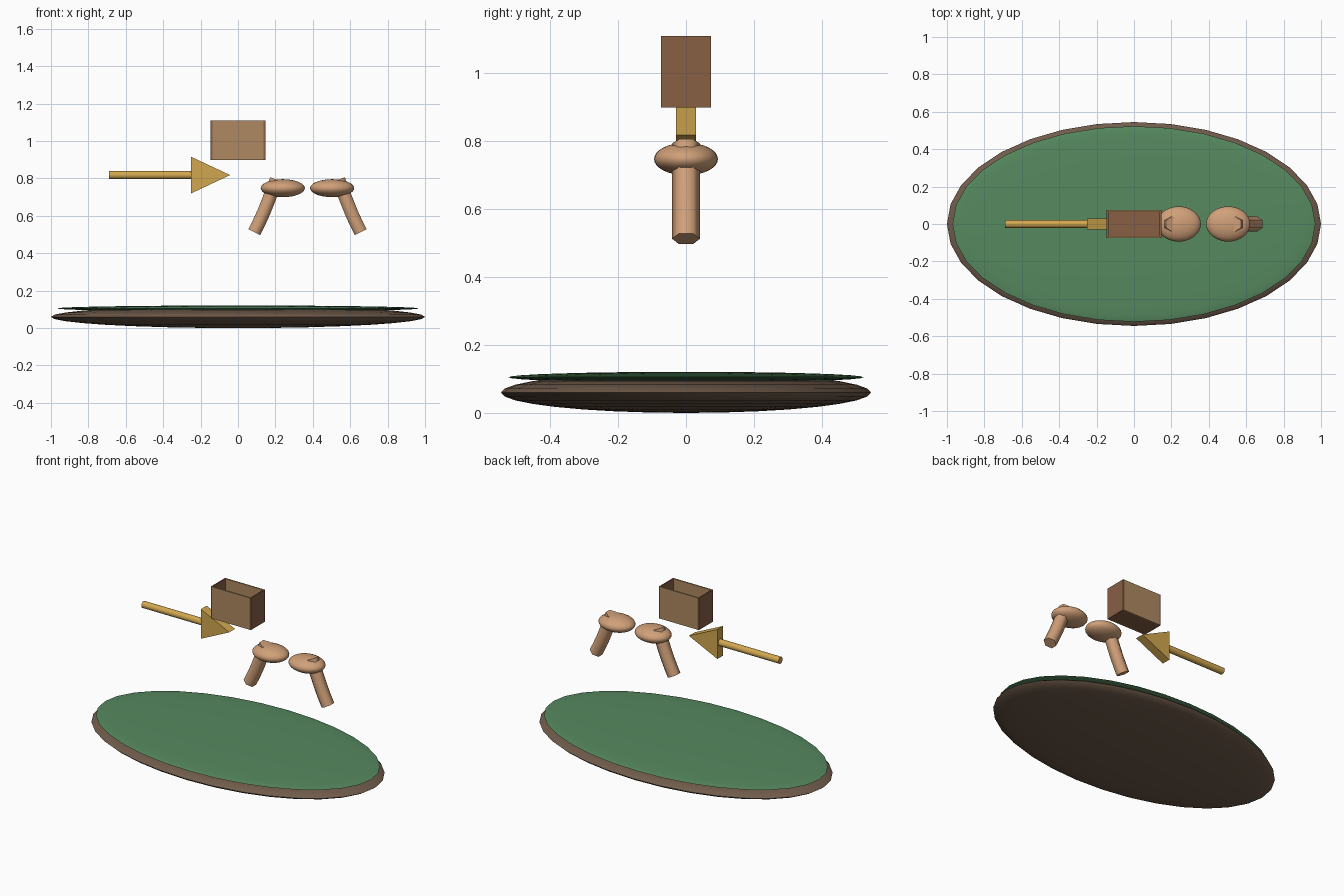
import bpy, bmesh, math
from mathutils import Vector

if "Cube" in bpy.data.objects:
    bpy.data.objects.remove(bpy.data.objects["Cube"])


def material(name, rgb):
    m = bpy.data.materials.new(name)
    m.diffuse_color = (*rgb, 1)
    m.use_nodes = True
    m.node_tree.nodes["Principled BSDF"].inputs["Base Color"].default_value = m.diffuse_color
    return m


GREEN = material("green", (0.093, 0.25, 0.115))
BROWN = material("dark_brown", (0.16, 0.105, 0.07))
SKIN = material("skin", (0.63, 0.35, 0.19))
GOLD = material("gold", (0.64, 0.39, 0.08))
TAN = material("tan", (0.43, 0.25, 0.12))
WOOD = material("red_brown", (0.25, 0.115, 0.06))


def finish(name, mat, smooth=True):
    o = bpy.context.object
    o.name = name
    o.data.materials.append(mat)
    bpy.ops.object.transform_apply(location=False, rotation=True, scale=True)
    if smooth:
        bpy.ops.object.shade_smooth_by_angle(angle=math.radians(40))
    return o


def ellipsoid(name, loc, size, mat):
    bpy.ops.mesh.primitive_uv_sphere_add(segments=32, ring_count=16, radius=1, location=loc)
    o = bpy.context.object
    o.scale = size
    return finish(name, mat)


def box(name, lo, hi, mat):
    lo, hi = Vector(lo), Vector(hi)
    bpy.ops.mesh.primitive_cube_add(size=1, location=(lo + hi) / 2)
    bpy.context.object.scale = hi - lo
    return finish(name, mat, False)


def tube(name, pts, radius, mat, sides=6):
    # sweep a polygon ring along a path lying in the xz plane
    bm = bmesh.new()
    rings = []
    for i, (x, z) in enumerate(pts):
        a, b = pts[max(i - 1, 0)], pts[min(i + 1, len(pts) - 1)]
        t = Vector((b[0] - a[0], 0, b[1] - a[1])).normalized()
        n = Vector((t.z, 0, -t.x))
        ring = []
        for k in range(sides):
            ang = 2 * math.pi * k / sides
            p = Vector((x, 0, z)) + radius * (math.sin(ang) * n + Vector((0, math.cos(ang), 0)))
            ring.append(bm.verts.new(p))
        rings.append(ring)
    for r, s in zip(rings, rings[1:]):
        for k in range(sides):
            j = (k + 1) % sides
            bm.faces.new((r[k], r[j], s[j], s[k]))
    bm.faces.new(rings[0])
    bm.faces.new(rings[-1])
    bmesh.ops.recalc_face_normals(bm, faces=bm.faces)
    me = bpy.data.meshes.new(name)
    bm.to_mesh(me)
    bm.free()
    o = bpy.data.objects.new(name, me)
    bpy.context.collection.objects.link(o)
    bpy.ops.object.select_all(action='DESELECT')
    o.select_set(True)
    bpy.context.view_layer.objects.active = o
    me.materials.append(mat)
    bpy.ops.object.shade_smooth_by_angle(angle=math.radians(65))
    return o


# oval ground with grass on top
ellipsoid("soil_base", (0, 0, 0.06), (1, 0.545, 0.06), BROWN)
ellipsoid("grass_top", (0, 0, 0.105), (0.97, 0.523, 0.016), GREEN)

# pair of cupped hands with curved forearms, mirrored about MID
MID = 0.3715
FOREARM = [(0.087, 0.513), (0.113, 0.565), (0.138, 0.62), (0.16, 0.675),
           (0.182, 0.732), (0.205, 0.794)]
for side, s in (("left", 1), ("right", -1)):
    ellipsoid(side + "_palm", (MID - s * 0.132, 0, 0.748), (0.118, 0.094, 0.048), SKIN)
    tube(side + "_forearm", [(MID + s * (x - MID), z) for x, z in FOREARM], 0.041, SKIN)

# arrow: round shaft and flat triangular head
AZ = 0.818
bpy.ops.mesh.primitive_cylinder_add(vertices=16, radius=0.022, depth=0.45,
                                    location=(-0.465, 0, AZ), rotation=(0, math.pi / 2, 0))
finish("arrow_shaft", GOLD)
bm = bmesh.new()
tri = [bm.verts.new((x, -0.03, AZ + z)) for x, z in ((-0.25, 0.0975), (-0.25, -0.0975), (-0.042, 0))]
face = bm.faces.new(tri)
ext = bmesh.ops.extrude_face_region(bm, geom=[face])
bmesh.ops.translate(bm, vec=(0, 0.06, 0),
                    verts=[g for g in ext["geom"] if isinstance(g, bmesh.types.BMVert)])
bmesh.ops.recalc_face_normals(bm, faces=bm.faces)
mesh = bpy.data.meshes.new("arrow_head")
bm.to_mesh(mesh)
bm.free()
mesh.materials.append(GOLD)
bpy.context.collection.objects.link(bpy.data.objects.new("arrow_head", mesh))

# open-topped box made of panels
X, Y, Z0, Z1, T = 0.146, 0.074, 0.90, 1.11, 0.009
box("box_floor", (-X + T, -Y + T, Z0), (X - T, Y - T, Z0 + T), WOOD)
for name, s in (("left", -1), ("right", 1)):
    xs = sorted((s * X, s * (X - T)))
    box("box_side_" + name, (xs[0], -Y, Z0), (xs[1], Y, Z1), WOOD)
for name, s in (("front", -1), ("back", 1)):
    ys = sorted((s * Y, s * (Y - T)))
    box("box_panel_" + name, (-X + T, ys[0], Z0), (X - T, ys[1], Z1), TAN)
